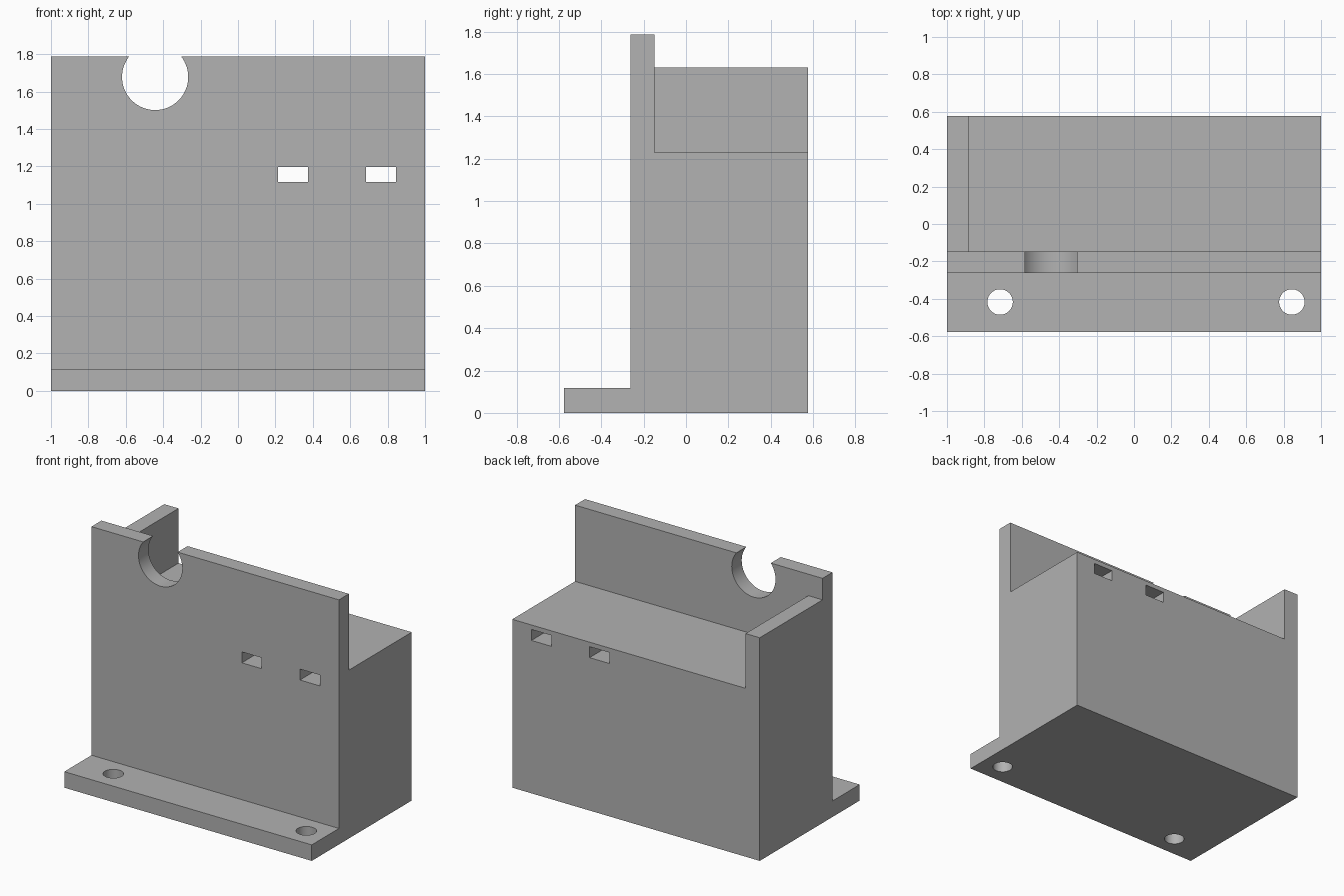
import bpy
import bmesh
import math

cube = bpy.data.objects.get("Cube")
if cube:
    bpy.data.objects.remove(cube, do_unlink=True)

grey = bpy.data.materials.new("plain grey")
grey.use_nodes = True
COLOUR = (0.445, 0.445, 0.445, 1)
grey.diffuse_color = COLOUR
grey.node_tree.nodes["Principled BSDF"].inputs["Base Color"].default_value = COLOUR

HALF_X, HALF_Y = 1.0, 0.577
WALL_FRONT, WALL_BACK = -0.263, -0.148
FOOT_TOP, DECK, FIN_TOP, WALL_TOP = 0.117, 1.23, 1.63, 1.787


def prism(name, profile, x0, x1):
    """Extrude a (y, z) profile along x."""
    bm = bmesh.new()
    face = bm.faces.new([bm.verts.new((x0, y, z)) for y, z in profile])
    new = bmesh.ops.extrude_face_region(bm, geom=[face])["geom"]
    verts = [v for v in new if isinstance(v, bmesh.types.BMVert)]
    bmesh.ops.translate(bm, verts=verts, vec=(x1 - x0, 0, 0))
    bmesh.ops.recalc_face_normals(bm, faces=bm.faces)
    mesh = bpy.data.meshes.new(name)
    bm.to_mesh(mesh)
    bm.free()
    mesh.materials.append(grey)
    obj = bpy.data.objects.new(name, mesh)
    bpy.context.collection.objects.link(obj)
    return obj


def combine(target, other, operation):
    """Apply a boolean and discard the helper."""
    other.hide_render = True
    mod = target.modifiers.new(operation, 'BOOLEAN')
    mod.operation, mod.solver, mod.object = operation, 'EXACT', other
    bpy.ops.object.select_all(action='DESELECT')
    bpy.context.view_layer.objects.active = target
    target.select_set(True)
    bpy.ops.object.modifier_apply(modifier=mod.name)
    bpy.data.objects.remove(other, do_unlink=True)


def drill(target, radius, location, along_y=False):
    """Cut a round hole along z or y."""
    bpy.ops.mesh.primitive_cylinder_add(
        vertices=64, radius=radius, depth=0.4, location=location,
        rotation=(math.pi / 2 if along_y else 0, 0, 0))
    cutter = bpy.context.object
    cutter.data.materials.append(grey)
    combine(target, cutter, 'DIFFERENCE')


# Foot, body and front wall in one stepped profile
bracket = prism("mounting_bracket", [
    (-HALF_Y, 0), (HALF_Y, 0), (HALF_Y, DECK), (WALL_BACK, DECK),
    (WALL_BACK, WALL_TOP), (WALL_FRONT, WALL_TOP),
    (WALL_FRONT, FOOT_TOP), (-HALF_Y, FOOT_TOP)], -HALF_X, HALF_X)

# Side fin standing on the deck
fin = prism("side_fin", [
    (WALL_BACK, DECK), (HALF_Y, DECK),
    (HALF_Y, FIN_TOP), (WALL_BACK, FIN_TOP)], -HALF_X, -0.885)
combine(bracket, fin, 'UNION')

# Open round notch in the wall
drill(bracket, 0.177, (-0.443, -0.2, 1.678), along_y=True)

# Screw holes in the foot
for x in (-0.716, 0.844):
    drill(bracket, 0.068, (x, -0.417, 0.06))

# Strap slots right through the body
for x in (0.295, 0.765):
    slot = prism("strap_slot", [(-1, 1.117), (1, 1.117), (1, 1.197), (-1, 1.197)],
                 x - 0.08, x + 0.08)
    combine(bracket, slot, 'DIFFERENCE')

bpy.ops.object.select_all(action='DESELECT')
bpy.context.view_layer.objects.active = bracket
bracket.select_set(True)
bpy.ops.object.shade_smooth_by_angle(angle=math.radians(30))
